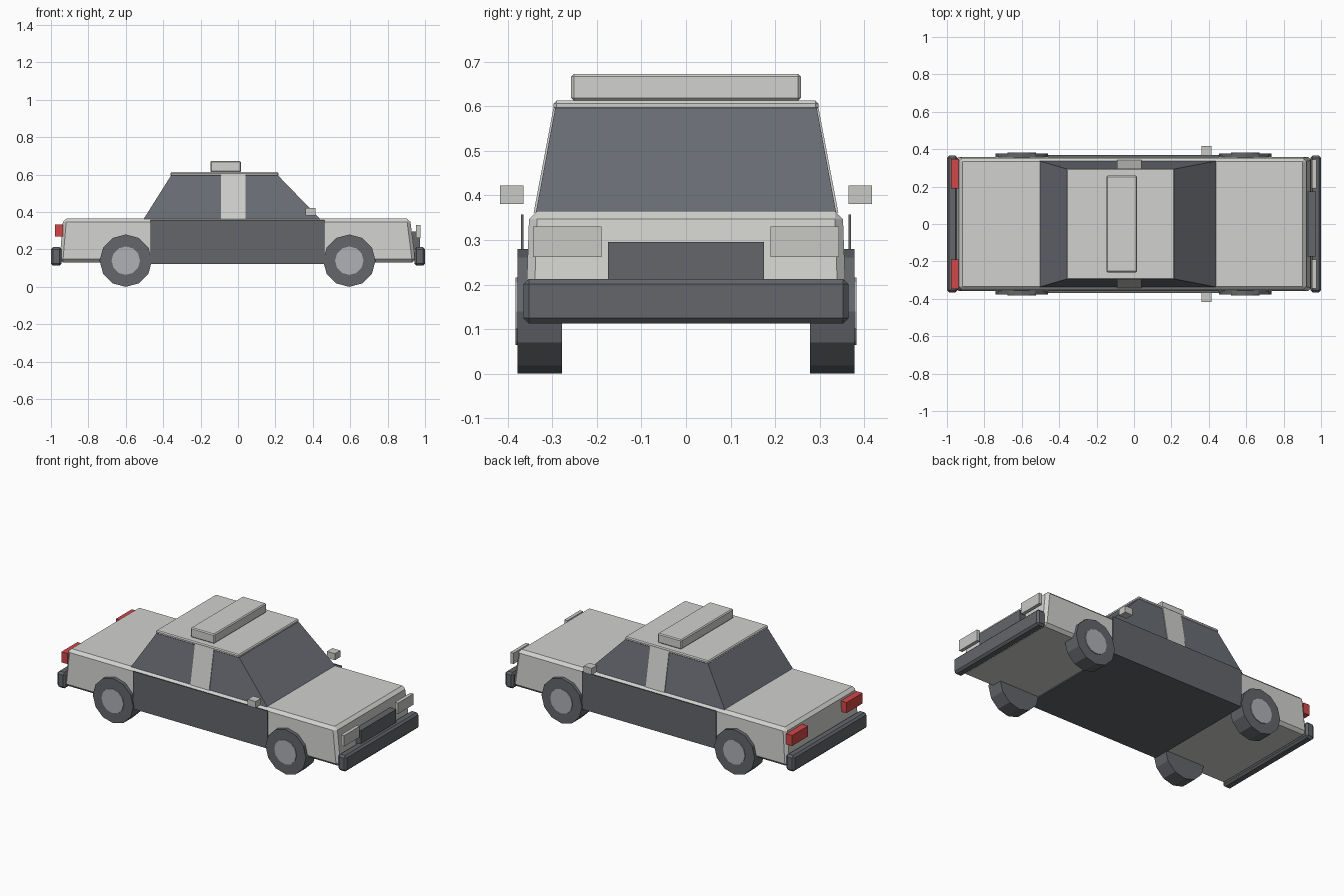
import bpy, bmesh
from math import pi
from mathutils import Matrix

cube = bpy.data.objects.get("Cube")
if cube:
    bpy.data.objects.remove(cube, do_unlink=True)


def material(name, rgb):
    m = bpy.data.materials.new(name)
    m.use_nodes = True
    m.diffuse_color = (*rgb, 1)
    m.node_tree.nodes["Principled BSDF"].inputs["Base Color"].default_value = (*rgb, 1)
    return m


WHITE = material("pale paint", (0.64, 0.64, 0.62))
DARK = material("charcoal", (0.125, 0.132, 0.145))
GLASS = material("tinted glass", (0.145, 0.155, 0.18))
HUB = material("hub grey", (0.43, 0.44, 0.46))
LAMP = material("lamp grey", (0.58, 0.58, 0.56))
RED = material("tail red", (0.65, 0.065, 0.065))


def finish(name, bm, mat, bevel=0):
    bmesh.ops.recalc_face_normals(bm, faces=bm.faces[:])
    mesh = bpy.data.meshes.new(name)
    bm.to_mesh(mesh)
    bm.free()
    mesh.materials.append(mat)
    ob = bpy.data.objects.new(name, mesh)
    bpy.context.collection.objects.link(ob)
    if bevel:
        mod = ob.modifiers.new("chamfer", "BEVEL")
        mod.width = bevel
        mod.segments = 1
    return ob


def block(name, mat, xs, ys, zs, top_x=None, top_y=None, bevel=0):
    """Box whose top rectangle may differ from its bottom one."""
    bm = bmesh.new()
    rings = []
    for z, (x0, x1), (y0, y1) in ((zs[0], xs, ys), (zs[1], top_x or xs, top_y or ys)):
        rings.append([bm.verts.new((x, y, z))
                      for x, y in ((x0, y0), (x1, y0), (x1, y1), (x0, y1))])
    low, high = rings
    bm.faces.new(low)
    bm.faces.new(high)
    for i in range(4):
        j = (i + 1) % 4
        bm.faces.new((low[i], low[j], high[j], high[i]))
    return finish(name, bm, mat, bevel)


def disc(name, mat, x, y0, y1, radius):
    """Twelve-sided cylinder lying along y."""
    bm = bmesh.new()
    bmesh.ops.create_cone(bm, cap_ends=True, segments=12, radius1=radius,
                          radius2=radius, depth=abs(y1 - y0))
    bm.transform(Matrix.Translation((x, (y0 + y1) / 2, 0.14)) @ Matrix.Rotation(pi / 2, 4, "X"))
    return finish(name, bm, mat)


def span(half):
    return (-half, half)


# Body and cabin
block("body", WHITE, (-0.955, 0.95), span(0.36), (0.13, 0.365),
      (-0.935, 0.92), span(0.352), bevel=0.018)
block("cabin_glass", GLASS, (-0.505, 0.44), span(0.337), (0.362, 0.6),
      (-0.355, 0.21), span(0.293))
block("door_pillars", WHITE, (-0.09, 0.04), span(0.342), (0.362, 0.6),
      top_y=span(0.297))
block("roof", WHITE, (-0.362, 0.216), span(0.297), (0.592, 0.613), bevel=0.006)
block("roof_sign", WHITE, (-0.148, 0.016), span(0.258), (0.613, 0.673), bevel=0.006)

# Floor, grille and bumpers
block("floor_panel", DARK, (-0.468, 0.462), span(0.369), (0.122, 0.129))
block("grille", DARK, (0.93, 0.972), span(0.175), (0.2, 0.296))
block("front_bumper", DARK, (0.943, 1.0), span(0.365), (0.113, 0.213), bevel=0.012)
block("rear_bumper", DARK, (-1.0, -0.943), span(0.365), (0.113, 0.213), bevel=0.012)

# Paired parts
for side, s in (("left", 1), ("right", -1)):
    def across(a, b):
        return tuple(sorted((s * a, s * b)))
    block(side + "_door_panel", DARK, (-0.468, 0.462), across(0.365, 0.37), (0.122, 0.357))
    block(side + "_mirror", LAMP, (0.36, 0.415), across(0.365, 0.418), (0.381, 0.422))
    block(side + "_headlight", LAMP, (0.953, 0.975), across(0.19, 0.344), (0.262, 0.33))
    block(side + "_tail_light", RED, (-0.978, -0.935), across(0.19, 0.348), (0.268, 0.334))
    for end, x in (("front", 0.595), ("rear", -0.6)):
        disc(f"{end}_{side}_wheel", DARK, x, s * 0.278, s * 0.378, 0.14)
        disc(f"{end}_{side}_hub", HUB, x, s * 0.36, s * 0.383, 0.076)
